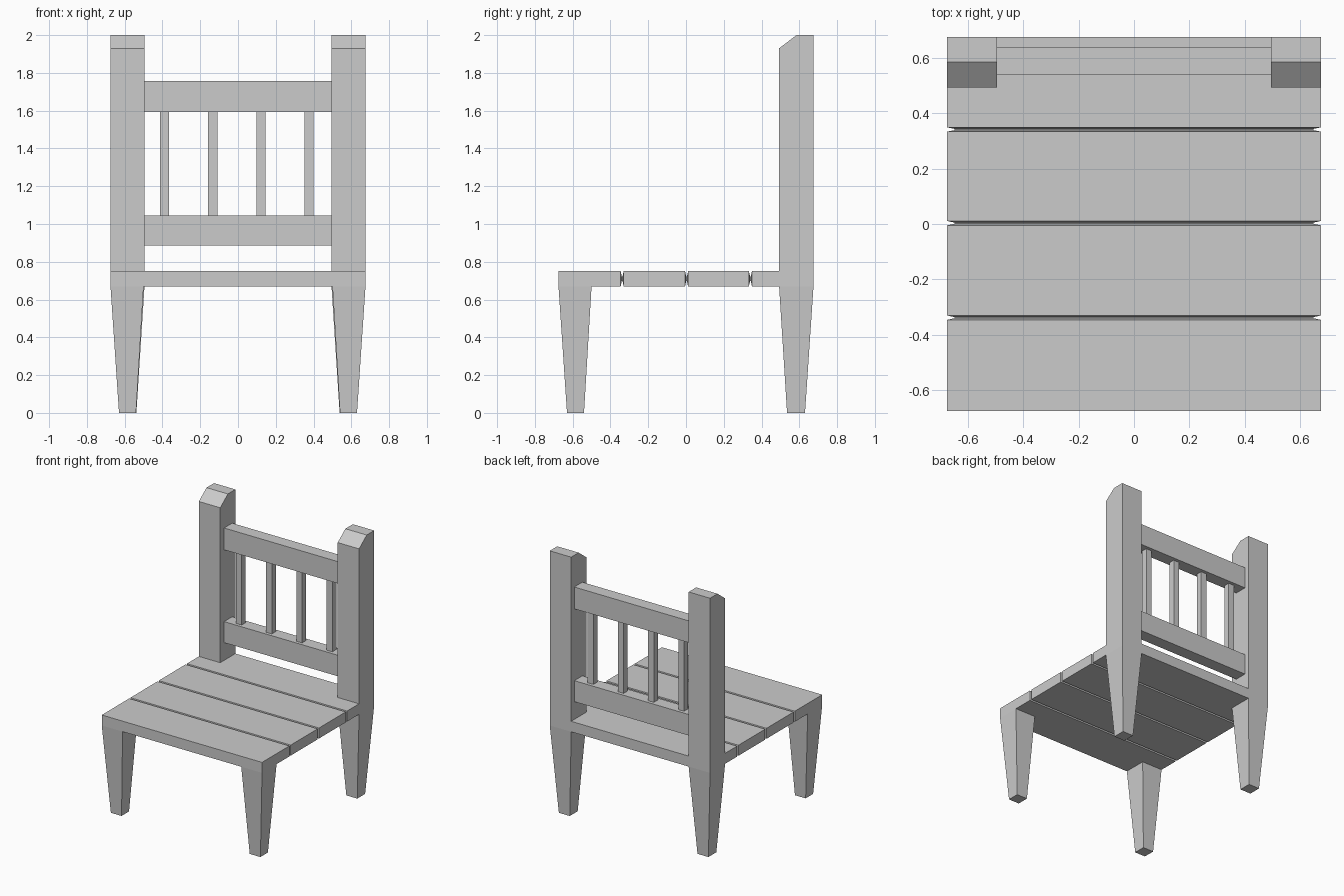
import bpy

if "Cube" in bpy.data.objects:
    bpy.data.objects.remove(bpy.data.objects["Cube"])


def loft(name, rings):
    """Closed solid from a sequence of equally sized vertex rings."""
    n = len(rings[0])
    verts = [v for ring in rings for v in ring]
    faces = [list(range(n))[::-1], [len(verts) - n + i for i in range(n)]]
    for r in range(len(rings) - 1):
        for i in range(n):
            j = (i + 1) % n
            faces.append((r * n + i, r * n + j, (r + 1) * n + j, (r + 1) * n + i))
    mesh = bpy.data.meshes.new(name)
    mesh.from_pydata(verts, [], faces)
    obj = bpy.data.objects.new(name, mesh)
    bpy.context.collection.objects.link(obj)
    return obj


def rect(x0, x1, y0, y1, z):
    return [(x0, y0, z), (x1, y0, z), (x1, y1, z), (x0, y1, z)]


def box(name, x0, x1, y0, y1, z0, z1):
    return loft(name, [rect(x0, x1, y0, y1, z0), rect(x0, x1, y0, y1, z1)])


def mirror_x(obj):
    mod = obj.modifiers.new("Mirror", 'MIRROR')
    mod.use_axis = (True, False, False)


W = 0.675             # half width of the seat
Z0, Z1 = 0.67, 0.75   # seat underside and top

# Seat: one slab with shallow V grooves running all the way round between planks
sections = [(-W, 0)]
for y in (-0.338, 0.003, 0.341):
    sections += [(y - 0.008, 0), (y - 0.002, 0.028), (y + 0.002, 0.028), (y + 0.008, 0)]
sections.append((W, 0))
loft("seat", [[(-W + d, y, Z0 + d), (-W + d, y, Z1 - d), (W - d, y, Z1 - d), (W - d, y, Z0 + d)]
              for y, d in sections])

# Tapered legs
mirror_x(loft("front_leg", [rect(0.54, 0.63, -0.63, -0.54, 0), rect(0.5, W, -W, -0.5, Z0)]))
mirror_x(loft("back_leg", [rect(0.538, 0.63, 0.535, 0.63, 0), rect(0.495, W, 0.493, W, Z0)]))

# Back posts with a chamfered front top edge
profile = [(0.493, Z1), (W, Z1), (W, 2.0), (0.585, 2.0), (0.493, 1.93)]
mirror_x(loft("back_post", [[(x, y, z) for y, z in profile] for x in (0.495, W)]))

# Back rails
box("lower_rail", -0.495, 0.495, 0.54, 0.637, 0.885, 1.045)
box("upper_rail", -0.495, 0.495, 0.54, 0.637, 1.592, 1.758)

# Spindles
for i in range(4):
    x = -0.388 + i * 0.2545
    box(f"spindle_{i + 1}", x - 0.024, x + 0.024, 0.564, 0.612, 1.045, 1.592)
